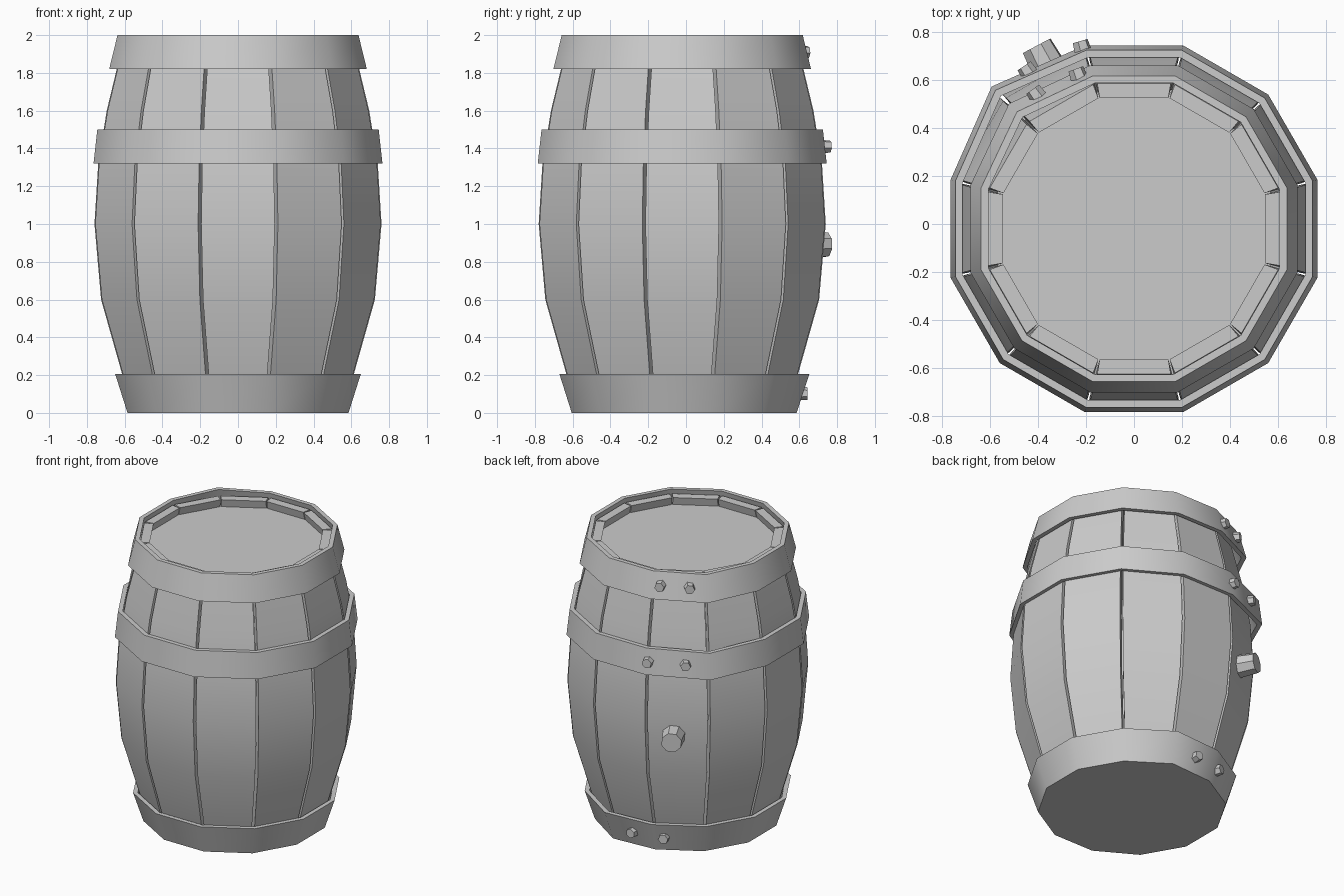
import bpy, bmesh, math
from mathutils import Vector, Matrix

cube = bpy.data.objects.get("Cube")
if cube:
    bpy.data.objects.remove(cube, do_unlink=True)

SIDES = 12
STEP = 2 * math.pi / SIDES
TAN = math.tan(STEP / 2)
CENTRE = Vector((0, -0.02, 0))

grey = bpy.data.materials.new("plain grey")
grey.use_nodes = True
grey.diffuse_color = (0.6, 0.6, 0.6, 1)
grey.node_tree.nodes["Principled BSDF"].inputs["Base Color"].default_value = (0.6, 0.6, 0.6, 1)


def finish(bm, name, smooth=None):
    bmesh.ops.recalc_face_normals(bm, faces=bm.faces)
    mesh = bpy.data.meshes.new(name)
    bm.to_mesh(mesh)
    bm.free()
    mesh.materials.append(grey)
    obj = bpy.data.objects.new(name, mesh)
    obj.location = CENTRE
    bpy.context.collection.objects.link(obj)
    if smooth:
        bpy.ops.object.select_all(action='DESELECT')
        obj.select_set(True)
        bpy.context.view_layer.objects.active = obj
        bpy.ops.object.shade_smooth_by_angle(angle=math.radians(smooth))
    return obj


def polar(angle, r, z):
    return Vector((r * math.cos(angle), r * math.sin(angle), z))


def bridge(bm, loops, closed):
    """Join rows of vertices with quads; cap the ends unless closed."""
    n = len(loops[0])
    for i in range(len(loops) if closed else len(loops) - 1):
        a, b = loops[i], loops[(i + 1) % len(loops)]
        for j in range(n):
            k = (j + 1) % n
            bm.faces.new((a[j], a[k], b[k], b[j]))
    if not closed:
        bm.faces.new(loops[0])
        bm.faces.new(loops[-1])


# Staves: curved boards with narrow V grooves between them
PROFILE = [(0.02, 0.56), (0.2, 0.612), (0.6, 0.725), (1.0, 0.76),
           (1.32, 0.74), (1.6, 0.695), (1.97, 0.606)]
THICK, GAP = 0.06, 0.009
bm = bmesh.new()
for i in range(SIDES):
    turn = Matrix.Rotation(i * STEP, 3, 'Z')
    rows = []
    for z, a in PROFILE:
        inner = a - THICK
        w_out, w_in = a * TAN - GAP, inner * TAN - GAP / 3
        corners = [(a, -w_out), (a, w_out), (inner, w_in), (inner, -w_in)]
        rows.append([bm.verts.new(turn @ Vector((x, y, z))) for x, y in corners])
    bridge(bm, rows, False)
finish(bm, "staves", 25)


# Lid and base: flat twelve-sided boards
def board(name, apothem, z0, z1):
    bm = bmesh.new()
    r = apothem / math.cos(STEP / 2)
    rows = [[bm.verts.new(polar((i + 0.5) * STEP, r, z)) for i in range(SIDES)]
            for z in (z0, z1)]
    bridge(bm, rows, False)
    finish(bm, name)


board("lid", 0.57, 1.875, 1.915)
board("base", 0.582, 0.0, 0.04)


# Hoops: metal bands whose lapped end stands proud of one corner
def corner_radius(i, apothem, flap, lift):
    return apothem / math.cos(STEP / 2) * (lift if i % SIDES == flap else 1)


def hoop(name, z0, a0, z1, a1, flap, lift):
    bm = bmesh.new()
    rows = []
    for i in range(SIDES):
        section = [(a0, z0), (a1, z1), (a1 - 0.03, z1), (a0 - 0.03, z0)]
        rows.append([bm.verts.new(polar((i + 0.5) * STEP, corner_radius(i, a, flap, lift), z))
                     for a, z in section])
    bridge(bm, rows, True)
    finish(bm, name, 48)


# Pegs: short tapered cylinders pointing outwards
def peg(name, angle, r, z, radius, tip, length, sides):
    bm = bmesh.new()
    bmesh.ops.create_cone(bm, cap_ends=True, segments=sides, radius1=radius,
                          radius2=tip, depth=length)
    turn = Vector((0, 0, 1)).rotation_difference(polar(angle, 1, 0)).to_matrix().to_4x4()
    bm.transform(Matrix.Translation(polar(angle, r, z)) @ turn)
    finish(bm, name)


def surface_radius(angle, apothem, flap, lift):
    i = math.floor(angle / STEP - 0.5)
    p = polar((i + 0.5) * STEP, corner_radius(i, apothem, flap, lift), 0)
    q = polar((i + 1.5) * STEP, corner_radius(i + 1, apothem, flap, lift), 0)
    n = Vector((q.y - p.y, p.x - q.x, 0))
    return n.dot(p) / n.dot(polar(angle, 1, 0))


HOOPS = [("bottom", 0.0, 0.585, 0.205, 0.65, 2, 1.035, (91, 111)),
         ("middle", 1.32, 0.765, 1.5, 0.745, 4, 1.06, (106, 124)),
         ("top", 1.82, 0.682, 2.0, 0.638, 4, 1.045, (110, 126))]
for place, z0, a0, z1, a1, flap, lift, bolts in HOOPS:
    hoop(place + "_hoop", z0, a0, z1, a1, flap, lift)
    for n, degrees in enumerate(bolts, 1):
        angle = math.radians(degrees)
        r = surface_radius(angle, (a0 + a1) / 2, flap, lift)
        peg(f"{place}_bolt_{n}", angle, r + 0.01, (z0 + z1) / 2, 0.037, 0.033, 0.05, 6)

# Bung plugging the back
peg("bung", math.radians(118), 0.79, 0.89, 0.08, 0.068, 0.15, 8)
